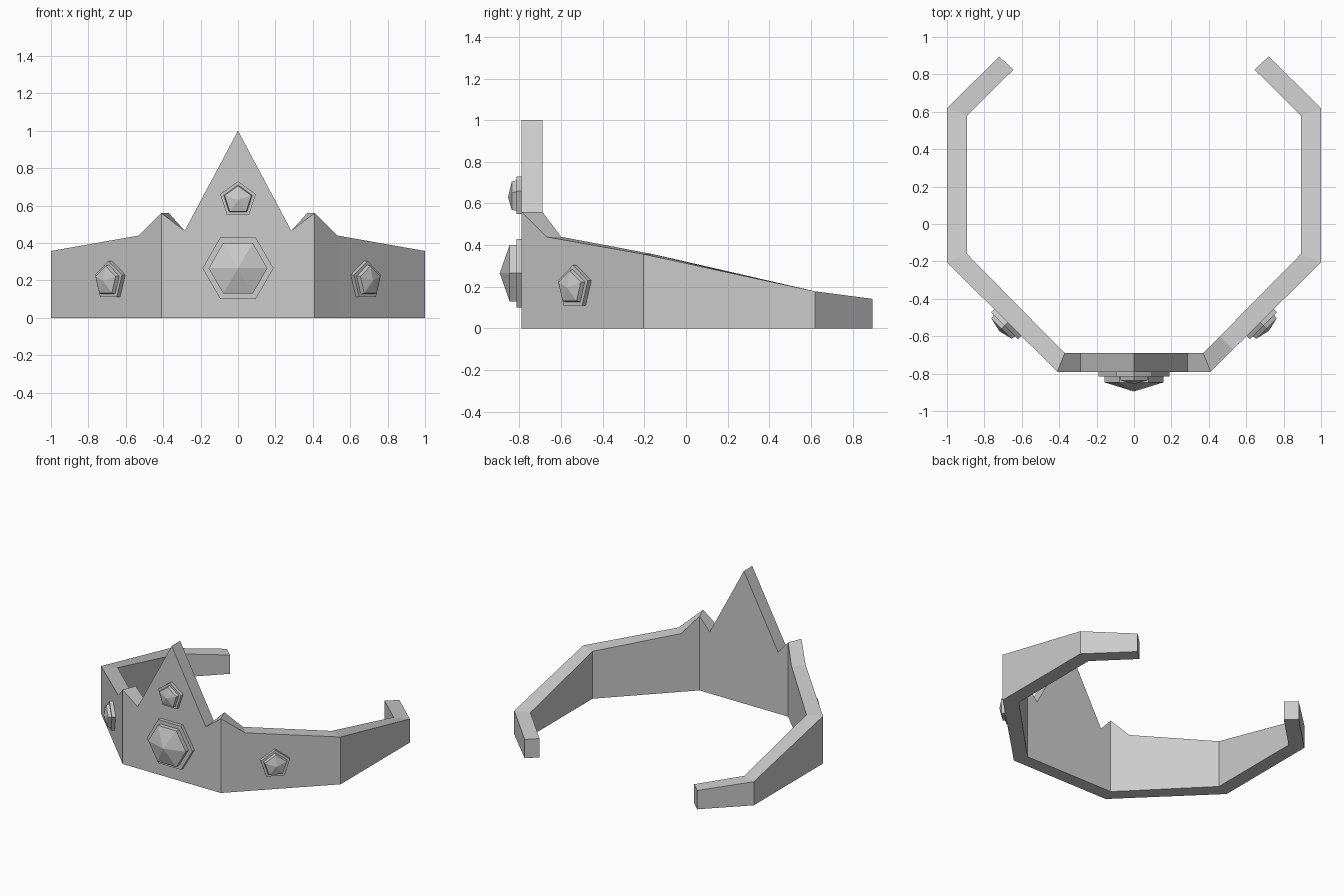
import bpy, bmesh, math
from mathutils import Matrix, Vector

if "Cube" in bpy.data.objects:
    bpy.data.objects.remove(bpy.data.objects["Cube"])


def make_object(name, bm):
    bmesh.ops.recalc_face_normals(bm, faces=bm.faces)
    mesh = bpy.data.meshes.new(name)
    bm.to_mesh(mesh)
    bm.free()
    obj = bpy.data.objects.new(name, mesh)
    bpy.context.collection.objects.link(obj)
    return obj


# Band: right half stations as (outer x, y), (inner x, y), height
half = [
    ((0.00, -0.79), (0.00, -0.69), 1.00),
    ((0.285, -0.79), (0.285, -0.69), 0.465),
    ((0.41, -0.79), (0.37, -0.69), 0.56),
    ((0.53, -0.67), (0.46, -0.60), 0.44),
    ((1.00, -0.205), (0.893, -0.16), 0.357),
    ((1.00, 0.62), (0.893, 0.58), 0.178),
    ((0.72, 0.895), (0.645, 0.825), 0.142),
]
mirrored = [((-o[0], o[1]), (-i[0], i[1]), h) for o, i, h in half[:0:-1]]
bm = bmesh.new()
rings = []
for o, i, h in mirrored + half:
    rings.append([bm.verts.new(p) for p in
                  ((*o, 0), (*o, h), (*i, h), (*i, 0))])
for a, b in zip(rings, rings[1:]):
    for k in range(4):
        n = (k + 1) % 4
        bm.faces.new((a[k], b[k], b[n], a[n]))
bm.faces.new(rings[0])
bm.faces.new(rings[-1])
make_object("tiara_band", bm)


# Faceted solid rising along a surface normal: levels are (radius, height)
def faceted(name, sides, start, levels, apex, pos, turn):
    bm = bmesh.new()
    loops = []
    for r, d in levels:
        loops.append([bm.verts.new((r * math.cos(start + math.tau * k / sides), -d,
                                    r * math.sin(start + math.tau * k / sides)))
                      for k in range(sides)])
    for a, b in zip(loops, loops[1:]):
        for k in range(sides):
            n = (k + 1) % sides
            bm.faces.new((a[k], a[n], b[n], b[k]))
    bm.faces.new(loops[0])
    if apex is None:
        bm.faces.new(loops[-1])
    else:
        tip = bm.verts.new((0, -apex, 0))
        for k in range(sides):
            bm.faces.new((loops[-1][k], loops[-1][(k + 1) % sides], tip))
    bm.transform(Matrix.Translation(Vector(pos)) @ Matrix.Rotation(turn, 4, 'Z'))
    return make_object(name, bm)


# Large hexagonal centre gem on its setting
centre = (0, -0.79, 0.265)
faceted("centre_setting", 6, 0, [(0.19, -0.01), (0.19, 0.025)], None, centre, 0)
faceted("centre_gem", 6, 0, [(0.157, 0.02), (0.157, 0.057)], 0.105, centre, 0)

# Small pentagonal gems on the peak and both side panels
for label, r, pos, turn in (
        ("peak", 0.10, (0, -0.79, 0.63), 0),
        ("right", 0.107, (0.675, -0.526, 0.197), math.pi / 4),
        ("left", 0.107, (-0.675, -0.526, 0.197), -math.pi / 4)):
    up = math.pi / 2
    faceted(label + "_setting", 5, up, [(r, -0.01), (r, 0.025)], None, pos, turn)
    faceted(label + "_gem", 5, up, [(r * 0.82, 0.02), (r * 0.75, 0.047)],
            0.065, pos, turn)
